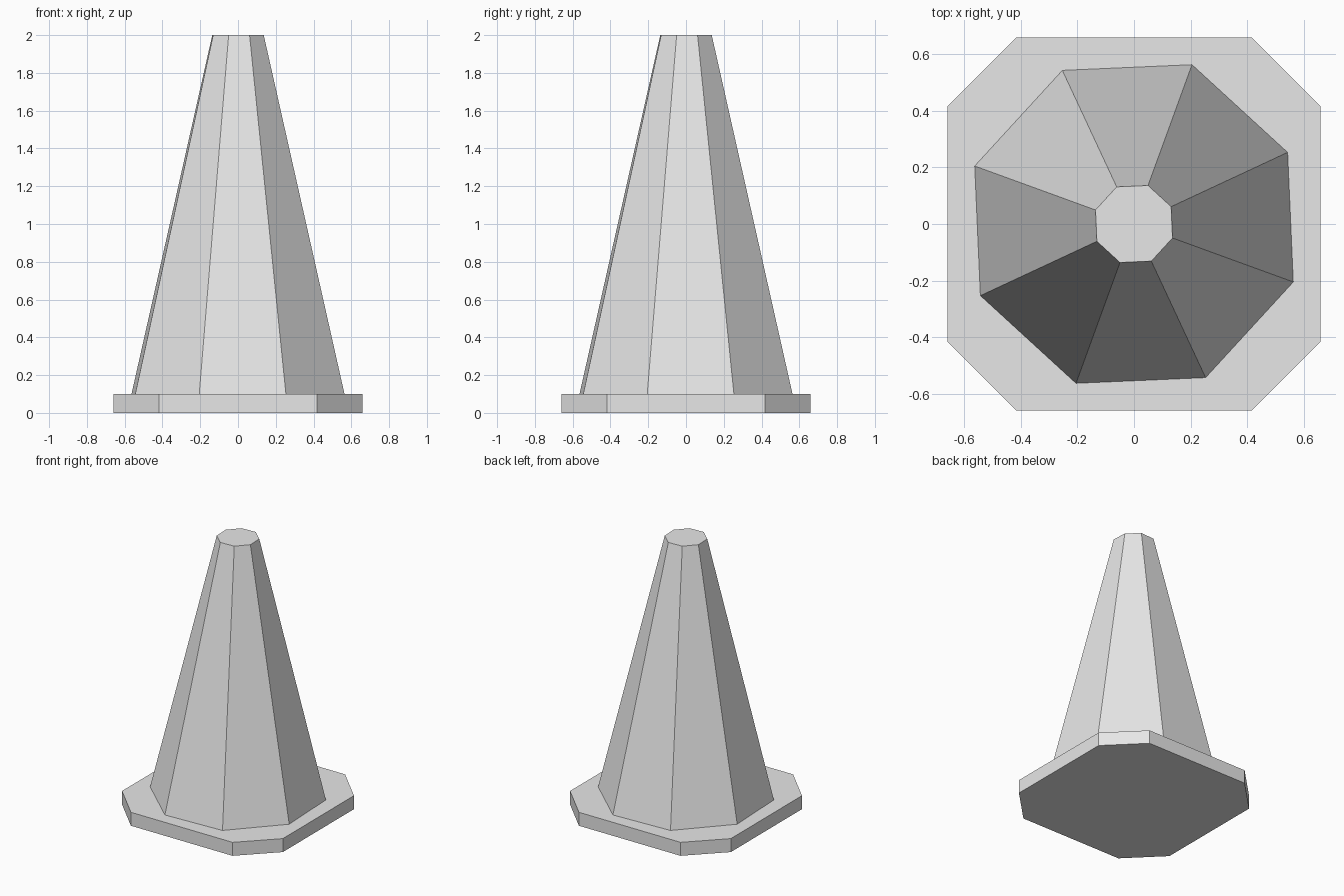
import bpy
import bmesh
from math import cos, sin, radians

default = bpy.data.objects.get("Cube")
if default:
    bpy.data.objects.remove(default, do_unlink=True)

# Single plain grey
grey = bpy.data.materials.new("light_grey")
grey.use_nodes = True
grey.diffuse_color = (0.8, 0.8, 0.8, 1)
grey.node_tree.nodes["Principled BSDF"].inputs["Base Color"].default_value = (0.8, 0.8, 0.8, 1)


def octagon(radius, angle):
    """Eight points on a circle, the first at the given angle in degrees."""
    return [(radius * cos(radians(angle + 45 * i)), radius * sin(radians(angle + 45 * i)))
            for i in range(8)]


def loft(name, lower, upper, z0, z1):
    """Closed flat-shaded solid between two matching outlines."""
    bm = bmesh.new()
    a = [bm.verts.new((x, y, z0)) for x, y in lower]
    b = [bm.verts.new((x, y, z1)) for x, y in upper]
    n = len(a)
    bm.faces.new(a[::-1])
    bm.faces.new(b)
    for i in range(n):
        j = (i + 1) % n
        bm.faces.new((a[i], a[j], b[j], b[i]))
    mesh = bpy.data.meshes.new(name)
    bm.to_mesh(mesh)
    bm.free()
    mesh.materials.append(grey)
    obj = bpy.data.objects.new(name, mesh)
    bpy.context.collection.objects.link(obj)
    return obj


# Base plate: square with cut corners
half, corner = 0.66, 0.417
outline = []
for cx, cy in ((1, 0), (0, 1), (-1, 0), (0, -1)):
    for side in (-1, 1):
        outline.append((cx * half - cy * side * corner, cy * half + cx * side * corner))
loft("base_plate", outline, outline, 0, 0.1)

# Tapered eight-sided body, turned slightly against the base
loft("cone_body", octagon(0.6, 25), octagon(0.145, 25), 0.1, 2.0)
